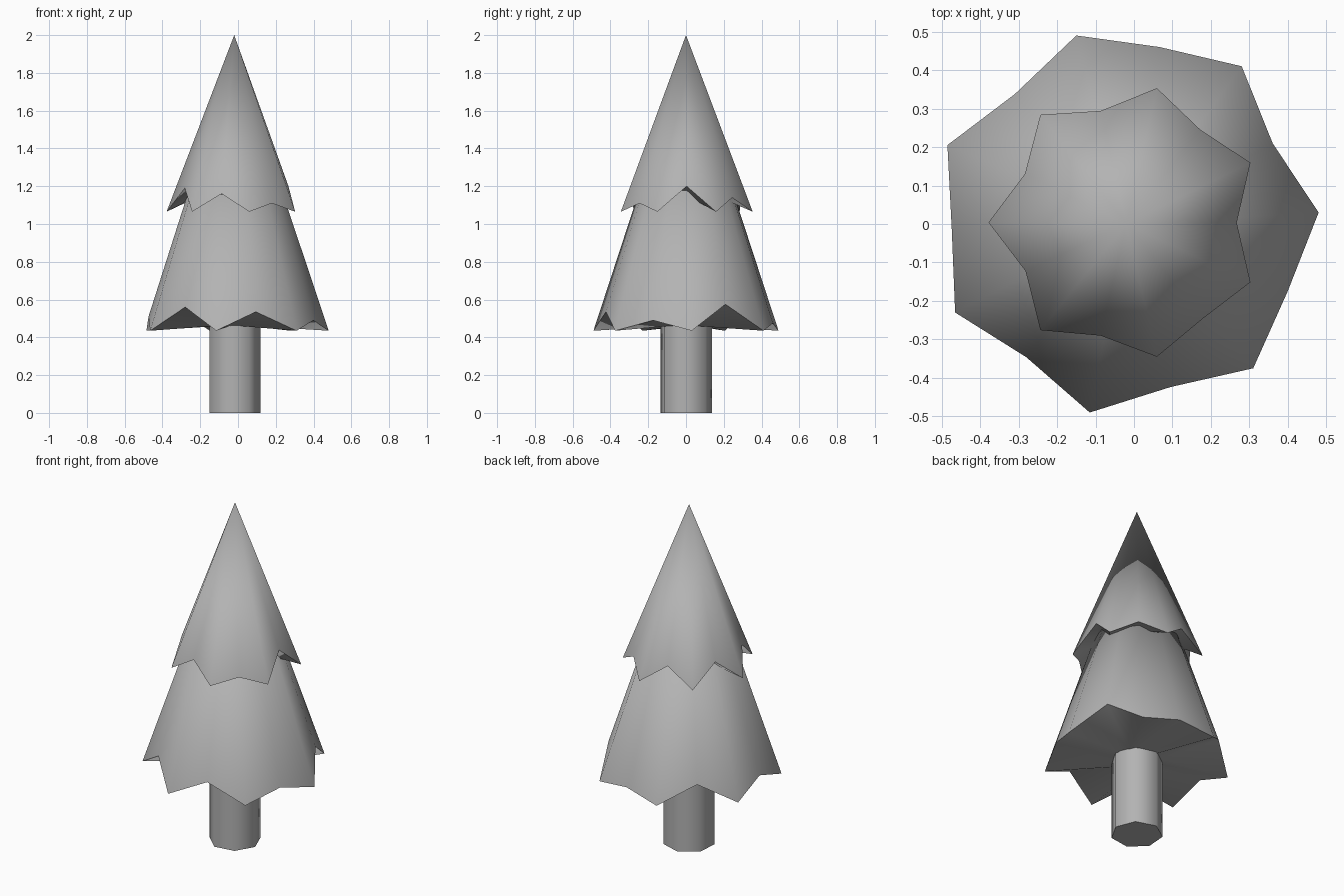
import bpy, bmesh, math
from mathutils import Vector

cube = bpy.data.objects.get("Cube")
if cube:
    bpy.data.objects.remove(cube)

grey = bpy.data.materials.new("plain_grey")
grey.use_nodes = True
colour = (0.45, 0.45, 0.45, 1)
grey.diffuse_color = colour
grey.node_tree.nodes["Principled BSDF"].inputs["Base Color"].default_value = colour

AXIS_X = -0.02


def finish(name, bm):
    """Turn a bmesh into an object with smooth sides and crisp rims."""
    bmesh.ops.recalc_face_normals(bm, faces=bm.faces)
    mesh = bpy.data.meshes.new(name)
    bm.to_mesh(mesh)
    bm.free()
    mesh.materials.append(grey)
    mesh.set_sharp_from_angle(angle=math.radians(62))
    obj = bpy.data.objects.new(name, mesh)
    bpy.context.collection.objects.link(obj)
    return obj


def foliage_tier(name, tips, tip_z, valley_heights, apex_z, bulge, inner_r, inner_z):
    """Pointed cone with a zigzag rim and a faceted underside."""
    bm = bmesh.new()
    apex = Vector((AXIS_X, 0, apex_z))
    rim = []
    for i, tip in enumerate(tips):
        a = Vector((*tip, tip_z))
        b = Vector((*tips[(i + 1) % len(tips)], tip_z))
        # the valley sits up the slope between two neighbouring tips
        t = (valley_heights[i] - tip_z) / (apex_z - tip_z)
        v = ((a + b) / 2).lerp(apex, t)
        v.x = AXIS_X + (v.x - AXIS_X) * bulge
        v.y *= bulge
        rim += [a, v]
    inner = []
    for p in rim:
        d = Vector((p.x - AXIS_X, p.y, 0)).normalized() * inner_r
        inner.append(bm.verts.new((AXIS_X + d.x, d.y, inner_z)))
    top = bm.verts.new(apex)
    outer = [bm.verts.new(p) for p in rim]
    n = len(outer)
    for i in range(n):
        j = (i + 1) % n
        bm.faces.new((outer[i], outer[j], top)).smooth = True
        bm.faces.new((outer[j], outer[i], inner[i]))
        bm.faces.new((outer[j], inner[i], inner[j]))
    bm.faces.new(inner)
    return finish(name, bm)


# Trunk: seven-sided post
bm = bmesh.new()
ret = bmesh.ops.create_cone(bm, cap_ends=True, segments=7, radius1=0.14,
                            radius2=0.14, depth=0.6)
phase = math.radians(150) - math.atan2(ret["verts"][0].co.y, ret["verts"][0].co.x)
for v in bm.verts:
    x, y = v.co.x, v.co.y
    v.co.x = AXIS_X + x * math.cos(phase) - y * math.sin(phase)
    v.co.y = x * math.sin(phase) + y * math.cos(phase)
    v.co.z += 0.3
for f in bm.faces:
    f.smooth = len(f.verts) == 4
finish("trunk", bm)

# Lower foliage: uneven ragged skirt
lower_tips = [(0.48, 0.03), (0.28, 0.41), (-0.15, 0.49), (-0.485, 0.205),
              (-0.465, -0.23), (-0.115, -0.49), (0.31, -0.375)]
foliage_tier("lower_foliage", lower_tips, 0.435,
             [0.575, 0.475, 0.545, 0.51, 0.56, 0.535, 0.49],
             1.93, 1.05, 0.12, 0.46)

# Upper foliage: evenly spaced points
upper_tips = [(AXIS_X + 0.358 * math.cos(math.pi * (2 * k + 1) / 7),
               0.004 + 0.358 * math.sin(math.pi * (2 * k + 1) / 7)) for k in range(7)]
foliage_tier("upper_foliage", upper_tips, 1.065,
             [1.14, 1.17, 1.185, 1.19, 1.16, 1.11, 1.2],
             2.0, 1.04, 0.2, 1.15)
